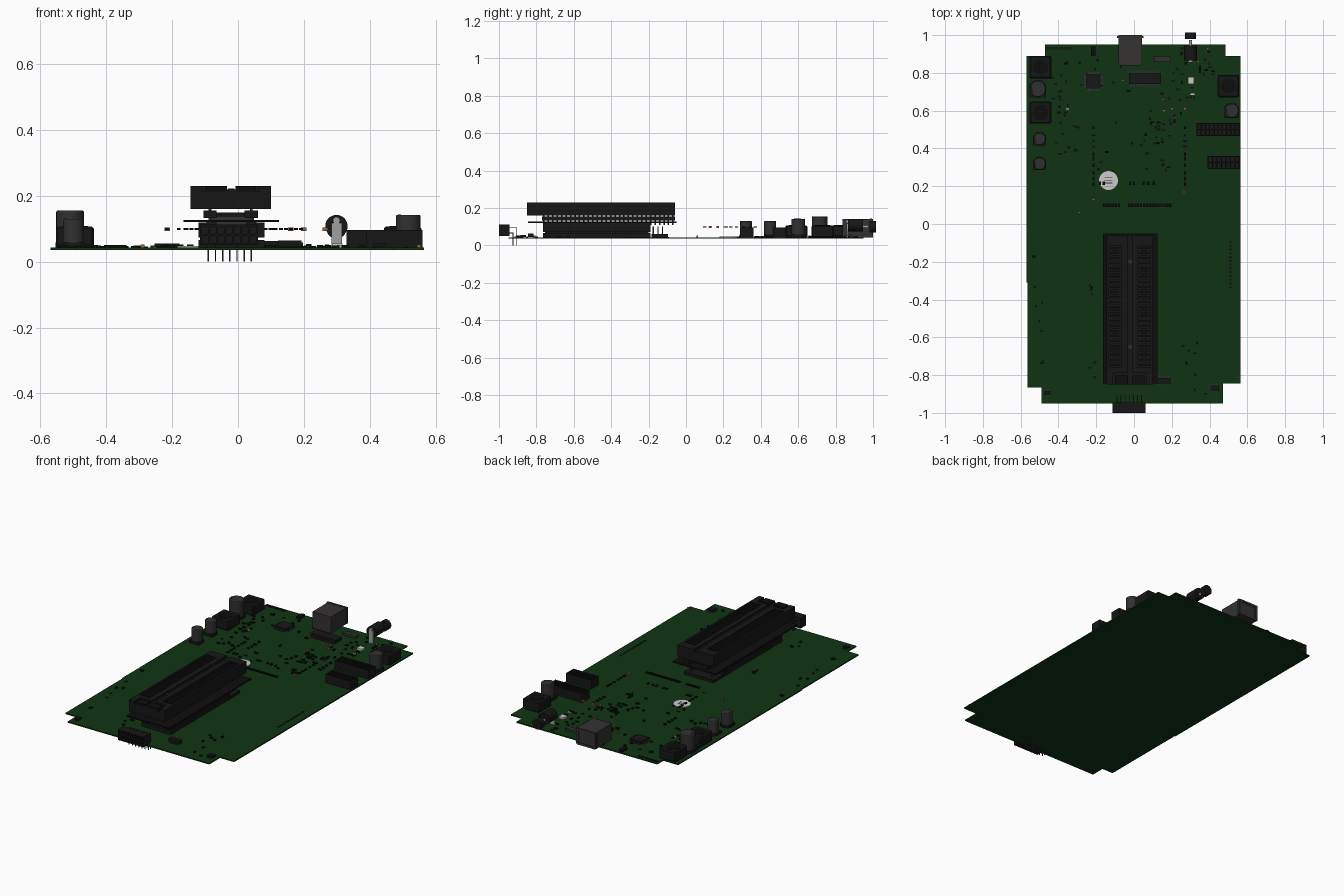
import bpy, bmesh, math, random
from mathutils import Matrix

if "Cube" in bpy.data.objects:
    bpy.data.objects.remove(bpy.data.objects["Cube"])
random.seed(4)
COL = {"green": (.005, .034, .007), "black": (.008, .008, .008), "dark": (.004, .004, .004),
       "grey": (.03, .03, .032), "metal": (.035, .031, .031), "silver": (.35, .35, .35),
       "white": (.65, .65, .65), "copper": (.30, .12, .05)}
MAT = {}
for k, c in COL.items():
    MAT[k] = bpy.data.materials.new(k)
    MAT[k].diffuse_color = (*c, 1)
TOP = .043  # board surface height


def finish(name, bm, col):
    bmesh.ops.recalc_face_normals(bm, faces=bm.faces)
    me = bpy.data.meshes.new(name)
    bm.to_mesh(me)
    bm.free()
    me.materials.append(MAT[col])
    ob = bpy.data.objects.new(name, me)
    bpy.context.collection.objects.link(ob)
    return ob


def boxes(name, items, col):
    """One mesh made of boxes (x0, x1, y0, y1, z0, z1)."""
    bm = bmesh.new()
    for x0, x1, y0, y1, z0, z1 in items:
        m = Matrix.Translation(((x0+x1)/2, (y0+y1)/2, (z0+z1)/2)) @ Matrix.Diagonal((x1-x0, y1-y0, z1-z0, 1))
        bmesh.ops.create_cube(bm, size=1, matrix=m)
    return finish(name, bm, col)


def prism(name, pts, z0, z1, col):
    bm = bmesh.new()
    f = bm.faces.new([bm.verts.new((x, y, z0)) for x, y in pts])
    r = bmesh.ops.extrude_face_region(bm, geom=[f])
    bmesh.ops.translate(bm, vec=(0, 0, z1-z0), verts=[v for v in r["geom"] if isinstance(v, bmesh.types.BMVert)])
    return finish(name, bm, col)


def cyl(name, x, y, z, r, h, col, along_y=False, bevel=0):
    bm = bmesh.new()
    m = Matrix.Translation((x, y, z))
    if along_y:
        m = m @ Matrix.Rotation(math.pi/2, 4, 'X')
    bmesh.ops.create_cone(bm, cap_ends=True, segments=32, radius1=r, radius2=r, depth=h, matrix=m)
    ob = finish(name, bm, col)
    if bevel:
        b = ob.modifiers.new("bevel", 'BEVEL')
        b.width, b.segments, b.limit_method = bevel, 3, 'ANGLE'
    bpy.context.view_layer.objects.active = ob
    ob.select_set(True)
    bpy.ops.object.shade_smooth_by_angle(angle=math.radians(40))
    ob.select_set(False)
    return ob


def cut(ob, cutter):
    cutter.hide_render = True
    cutter.hide_viewport = True
    m = ob.modifiers.new("cut", 'BOOLEAN')
    m.object, m.operation, m.solver = cutter, 'DIFFERENCE', 'EXACT'


def socket(name, u0, u1, v0, v1, w0, w1, nu, nv, wall=.006, deep=.02, front=False):
    """Block with a grid of square holes in its w1 face; front=True faces it to -y."""
    L = [(u0, u1, v0, v1, w0, w1-deep)]
    for i in range(nu+1):
        u = u0 + (u1-u0-wall)*i/nu
        L.append((u, u+wall, v0, v1, w1-deep, w1))
    for j in range(nv+1):
        v = v0 + (v1-v0-wall)*j/nv
        L.append((u0, u1, v, v+wall, w1-deep, w1))
    if front:
        L = [(a, b, -f, -e, c, d) for a, b, c, d, e, f in L]
    boxes(name, L, "black")


# circuit board with stepped corners
prism("circuit_board", [(-.47, .95), (-.47, .89), (-.57, .89), (-.57, -.31), (-.565, -.31), (-.565, -.865),
      (-.49, -.865), (-.49, -.95), (.47, -.95), (.47, -.845), (.565, -.845), (.565, .89), (.485, .89), (.485, .95)],
      .036, TOP, "green")

# lower header under the adapter
boxes("lower_header_base", [(-.12, .08, -.765, -.19, TOP, .066)], "black")
boxes("lower_header_strips", [(x, x+.055, -.765, -.19, .073, .119) for x in (-.12, .025)] +
      [(-.065, .025, -.75, -.2, .066, .1)], "black")
boxes("lower_header_pins", [(x-.004, x+.004, y-.004, y+.004, .066, .121) for x in (-.092, .052)
      for y in [-.75+.0235*i for i in range(24)]] +
      [(x-.003, x+.003, y-.003, y+.003, TOP, .10) for x in (-.092, .052) for y in (-.175, -.15, -.125)], "grey")
boxes("small_header", [(-.12, .08, -.185, -.095, TOP, .06)], "black")

# adapter board and its pin strips
boxes("adapter_board", [(-.165, .125, -.845, -.05, .12, .127)], "dark")
boxes("adapter_strips", [(x, x+.04, -.77, -.06, .133, .155) for x in (-.105, .02)] +
      [(-.065, .02, -.74, -.09, .137, .15)], "black")
boxes("adapter_pins", [(x-.004, x+.004, y-.004, y+.004, .11, .162) for x in (-.085, .04)
      for y in [-.76+.0238*i for i in range(30)]], "grey")

# chip clamp socket: body, rails, slot ribs
XL, XR, YF, YB = -.145, .10, -.85, -.06
boxes("clamp_body", [(XL, XR, YF, YB, .16, .213)], "black")
boxes("clamp_rails", [(XL, XL+.012, YF+.09, YB, .213, .23), (XR-.012, XR, YF+.09, YB, .213, .23),
      (-.065, -.033, -.77, YB, .213, .23), (-.008, .02, -.77, YB, .213, .23),
      (XL, -.033, -.115, YB, .213, .23), (-.008, XR, -.115, YB, .213, .23),
      (XL, -.033, -.785, -.76, .213, .23), (-.008, XR, -.785, -.76, .213, .23),
      (XL, -.11, YF, -.785, .213, .23), (.065, XR, YF, -.785, .213, .23),
      (-.033, -.008, YF, YB, .213, .219)], "black")
boxes("clamp_ribs", [(x0, x1, y-.0045, y+.0045, .213, .229) for x0, x1 in ((-.133, -.065), (.02, .088))
      for y in [-.747+.0258*i for i in range(25)]], "black")
boxes("clamp_contacts", [(x0, x1, y-.002, y+.002, .213, .222) for x0, x1 in ((-.12, -.08), (.035, .075))
      for y in [-.734+.0258*i for i in range(24)]], "grey")
boxes("clamp_lever", [(-.10, -.033, YF, -.80, .213, .229), (-.008, .055, YF, -.80, .213, .229)], "dark")
for y in (-.2, -.65):
    cyl("clamp_screw", -.02, y, .22, .01, .006, "grey")

# right angle front connector and its bent pins
socket("front_connector", -.115, .06, .05, .113, .945, 1.0, 7, 2, deep=.03, front=True)
px = [-.09+.0217*i for i in range(7)]
boxes("front_connector_pins", [b for x in px for k, z in ((0, .066), (1, .097)) for b in (
      (x-.002, x+.002, -.95, -.923+.018*k, z-.002, z+.002),
      (x-.002, x+.002, -.927+.018*k, -.923+.018*k, .002*(1-k) - .002*(1-k), z))], "grey")

# square inductors
for x, y in ((-.495, .83), (-.495, .59), (.50, .73)):
    b = boxes("inductor", [(x-.057, x+.057, y-.059, y+.059, TOP, .107)], "black")
    m = b.modifiers.new("bevel", 'BEVEL')
    m.width, m.segments = .006, 1
    cyl("inductor_core", x, y, .1075, .04, .003, "dark")

# can capacitors
for x, y, r, z in ((-.51, .715, .042, .155), (.517, .60, .037, .142), (-.50, .45, .032, .13), (-.50, .32, .032, .13)):
    s, c = r+.002, r*.5
    prism("capacitor_base", [(x-s, y-s), (x+s, y-s), (x+s, y+c), (x+c, y+s), (x-c, y+s), (x-s, y+c)], TOP, .058, "black")
    cyl("capacitor_can", x, y, (.055+z)/2, r, z-.055, "grey", bevel=.004)
    prism("capacitor_mark", [(x+r*.85*math.cos(a), y+r*.85*math.sin(a)) for a in
          [math.radians(150+15*i) for i in range(6)]], z-.001, z+.0008, "dark")

# side sockets
socket("side_socket_long", .33, .56, .465, .535, TOP, .096, 10, 2)
socket("side_socket_short", .39, .56, .29, .36, TOP, .096, 7, 2)

# square data port, opening to the back
shell = boxes("data_port_shell", [(-.083, .043, .838, 1.0, TOP, .142)], "metal")
cut(shell, boxes("data_port_cutter", [(-.07, .03, .87, 1.05, .056, .129)], "dark"))
boxes("data_port_tongue", [(-.045, .005, .865, .99, .078, .106)], "white")
boxes("data_port_flange", [(-.089, .049, .985, .995, TOP+.003, .144)], "metal")

# power jack
jack = boxes("power_jack", [(.26, .338, .95, .98, TOP, .145), (.265, .333, .865, .95, TOP, .125)], "black")
cut(jack, cyl("power_jack_cutter", .299, .97, .1, .03, .09, "dark", True))
cyl("power_jack_barrel", .299, .905, .108, .034, .08, "black", True)
cyl("power_jack_pin", .299, .945, .1, .008, .06, "silver", True)
boxes("power_jack_lug", [(.284, .316, .858, .866, TOP, .118)], "silver")
cyl("power_jack_rivet", .299, .862, .125, .011, .012, "silver", True)


# chips with legs on chosen sides
def chip(name, x, y, sx, sy, z, n, sides=2):
    boxes(name, [(x-sx, x+sx, y-sy, y+sy, TOP+.002, z)], "black")
    L = []
    for i in range(n):
        t = (i+.5)/n*2-1
        for s in (-1, 1):
            e = sorted((s*sy, s*(sy+.012)))
            L.append((x+t*sx*.93-.002, x+t*sx*.93+.002, y+e[0], y+e[1], TOP, TOP+.006))
            if sides == 4:
                e = sorted((s*sx, s*(sx+.012)))
                L.append((x+e[0], x+e[1], y+t*sy*.93-.002, y+t*sy*.93+.002, TOP, TOP+.006))
    boxes(name+"_legs", L, "grey")


chip("controller_chip", -.215, .755, .038, .038, .056, 12, 4)
chip("memory_chip", .058, .77, .085, .03, .063, 22)
chip("front_chip", .157, -.83, .036, .014, .064, 4)
chip("corner_chip", .43, -.87, .02, .014, .056, 4)
chip("regulator_chip", .215, .545, .008, .012, .054, 3)
chip("left_chip", -.46, -.895, .015, .01, .054, 3)
boxes("crystal", [(.107, .197, .858, .887, TOP, .058)], "grey")
boxes("indicator_lights", [(.285, .318, .742, .777, TOP, .055), (.30, .32, .682, .69, TOP, .05),
      (-.36, -.345, .605, .612, TOP, .05)], "white")
cyl("round_sticker", -.135, .23, .045, .05, .004, "white")
boxes("sticker_marks", [(-.155, -.115, .215+.014*i, .219+.014*i, .046, .0476) for i in range(3)], "grey")

# raised rows of small parts
raised = [(x, .10) for x in [-.157+.0155*i for i in range(6)] + [-.025+.0155*i for i in range(15)]]
raised += [(x, .215) for x in (-.18, -.16, -.02, 0, .05, .075, .105)]
raised += [(x, y) for x in (-.215, .27) for y in (.13, .21, .24, .27, .31, .345, .37) if x < 0 or y > .2]
boxes("raised_parts", [(x-.006, x+.006, y-.009, y+.009, .096, .102) for x, y in raised], "dark")
boxes("raised_copper_parts", [(x-.008, x+.008, y-.006, y+.006, .094, .104) for x, y in
      ((-.215, .13), (.265, .17), (.16, .6), (.20, .61), (.27, .61))], "copper")

# tiny parts on the board
tiny = [(x, y) for x in (-.215, .27) for y in (.41, .44, .47, .51)] + [(.28+.02*i, .67) for i in range(3)]
for x0, x1, y0, y1, n in ((-.42, -.28, .35, .55, 12), (-.44, -.35, .56, .9, 16), (-.3, .0, .68, .93, 12),
                          (.08, .25, .5, .7, 16), (.2, .42, .7, .93, 20), (-.2, .2, .28, .56, 26),
                          (-.53, -.48, -.8, -.05, 8), (-.24, -.2, -.85, -.25, 7), (.2, .45, -.9, -.6, 8)):
    tiny += [(random.uniform(x0, x1), random.uniform(y0, y1)) for _ in range(n)]
L = []
for x, y in tiny:
    a, b = random.choice(((.008, .004), (.004, .008), (.006, .006), (.01, .005)))
    L.append((x-a, x+a, y-b, y+b, TOP, TOP+random.uniform(.003, .009)))
boxes("tiny_parts", L, "dark")
boxes("tiny_copper_parts", [(x-.006, x+.006, y-.005, y+.005, TOP, .053) for x, y in
      ((-.06, .76), (.39, .93), (.55, -.81), (.155, .66), (.34, .86), (-.29, .06))], "copper")
boxes("edge_row", [(-.46+.015*i, -.452+.015*i, .925, .937, TOP, .047) for i in range(9)] +
      [(.505, .515, -.34+.02*i, -.33+.02*i, TOP, .045) for i in range(13)] +
      [(-.228, -.203, .89, .94, TOP, .055), (.345, .355, .80, .84, TOP, .052)], "dark")

for m in bpy.data.materials:
    if m.users and not m.is_grease_pencil:
        m.use_nodes = True
        m.node_tree.nodes["Principled BSDF"].inputs["Base Color"].default_value = m.diffuse_color
